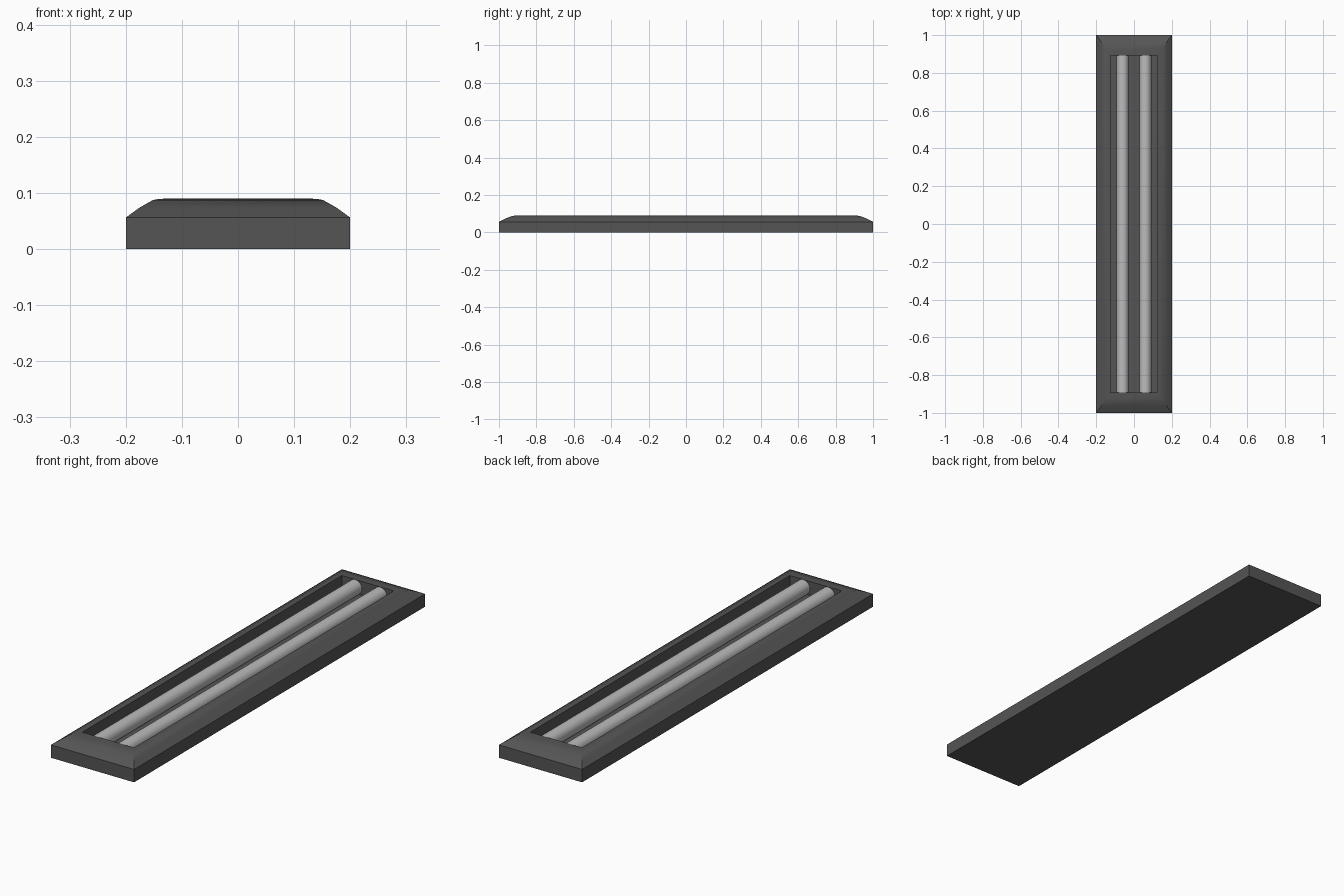
import bpy, bmesh, math

if "Cube" in bpy.data.objects:
    bpy.data.objects.remove(bpy.data.objects["Cube"])

def finish(bm, name, angle):
    bmesh.ops.recalc_face_normals(bm, faces=bm.faces)
    me = bpy.data.meshes.new(name)
    bm.to_mesh(me)
    bm.free()
    ob = bpy.data.objects.new(name, me)
    bpy.context.collection.objects.link(ob)
    bpy.ops.object.select_all(action='DESELECT')
    ob.select_set(True)
    bpy.context.view_layer.objects.active = ob
    bpy.ops.object.shade_smooth_by_angle(angle=math.radians(angle))
    mat = bpy.data.materials.get(name.split("_")[0])
    if mat:
        me.materials.append(mat)
    return ob

for key, v in (("housing", 0.09), ("tube", 0.5)):
    bpy.data.materials.new(key).diffuse_color = (v, v, v, 1)

# Housing: rectangular rings (half x, half y, z) from base, over the rim, into the tray
FLOOR = 0.03
rings = [(0.2, 1.0, 0), (0.2, 1.0, 0.056), (0.175, 0.966, 0.074),
         (0.152, 0.931, 0.087), (0.142, 0.916, 0.089), (0.125, 0.892, 0.09),
         (0.125, 0.892, FLOOR)]
bm = bmesh.new()
loops = [[bm.verts.new((sx * x, sy * y, z)) for sx, sy in ((-1, -1), (1, -1), (1, 1), (-1, 1))]
         for x, y, z in rings]
for a, b in zip(loops, loops[1:]):
    for i in range(4):
        j = (i + 1) % 4
        bm.faces.new((a[i], a[j], b[j], b[i]))
bm.faces.new(loops[0])
bm.faces.new(loops[-1])
finish(bm, "housing", 28)

# Two lamp tubes running the length of the tray
for side, name in ((-1, "tube_left"), (1, "tube_right")):
    bm = bmesh.new()
    bmesh.ops.create_cone(bm, cap_ends=True, segments=32, radius1=0.032, radius2=0.032, depth=1.784)
    for v in bm.verts:
        x, y, z = v.co
        v.co = (x + side * 0.06, z, y + 0.057)
    finish(bm, name, 35)

for m in bpy.data.materials:
    if m.users and not m.is_grease_pencil:
        m.use_nodes = True
        m.node_tree.nodes["Principled BSDF"].inputs["Base Color"].default_value = m.diffuse_color
